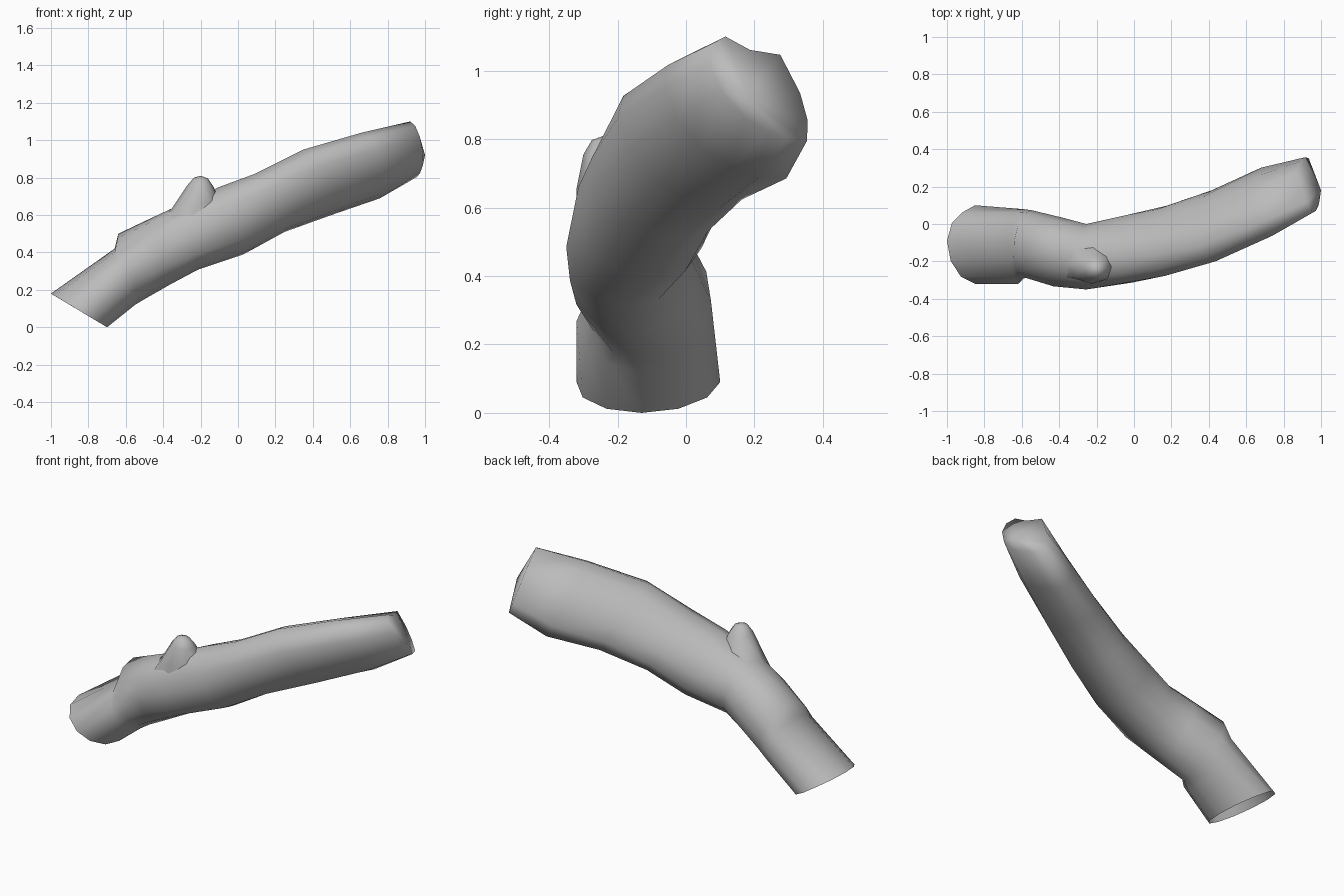
import bpy, bmesh, math
from mathutils import Vector

cube = bpy.data.objects.get("Cube")
if cube:
    bpy.data.objects.remove(cube)

bark = bpy.data.materials.new("grey_bark")
bark.use_nodes = True
GREY = (0.5, 0.5, 0.5, 1)
bark.diffuse_color = GREY
bark.node_tree.nodes["Principled BSDF"].inputs["Base Color"].default_value = GREY


def loft(name, sections, sides, tip, bumps={}):
    """Tube through oval sections: upper x,z / lower x,z / middle y / half width / yaw / lean."""
    bm = bmesh.new()
    rings = []
    for i, (tx, tz, bx, bz, y, width, yaw, lean) in enumerate(sections):
        centre = Vector(((tx + bx) / 2, y, (tz + bz) / 2))
        up = Vector(((tx - bx) / 2, -lean, (tz - bz) / 2))
        yaw = math.radians(yaw)
        side = Vector((-math.sin(yaw), math.cos(yaw), 0)) * width
        ring = []
        for k in range(sides):
            a = math.tau * k / sides
            offset = up * math.cos(a) + side * math.sin(a)
            ring.append(bm.verts.new(centre + offset * bumps.get((i, k), 1)))
        rings.append(ring)
    for lower, upper in zip(rings, rings[1:]):
        for k in range(sides):
            n = (k + 1) % sides
            bm.faces.new((lower[k], lower[n], upper[n], upper[k]))
    # Close the upper end with a fan; the lower end stays open
    point = bm.verts.new(tip)
    for k in range(sides):
        bm.faces.new((rings[-1][k], rings[-1][(k + 1) % sides], point))
    bmesh.ops.recalc_face_normals(bm, faces=bm.faces)
    mesh = bpy.data.meshes.new(name)
    bm.to_mesh(mesh)
    bm.free()
    mesh.materials.append(bark)
    mesh.shade_smooth()
    obj = bpy.data.objects.new(name, mesh)
    bpy.context.collection.objects.link(obj)


# Main limb, from the hollow lower end to the rounded upper end
limb = [
    (-1.0, .18, -.70, .00, -.11, .21, 0, -.02),
    (-.66, .42, -.55, .12, -.12, .20, -4, -.02),
    (-.64, .50, -.50, .15, -.105, .18, -8, -.02),
    (-.45, .59, -.36, .23, -.15, .185, -8, -.01),
    (-.30, .66, -.21, .31, -.175, .175, 0, .01),
    (-.10, .75, .03, .39, -.135, .18, 8, .05),
    (.09, .82, .25, .51, -.09, .175, 15, .08),
    (.35, .95, .50, .60, -.01, .165, 20, .11),
    (.66, 1.04, .76, .68, .11, .15, 24, .11),
    (.92, 1.10, .96, .77, .215, .12, 24, .10),
]
# Upright ridge beside the notch, hanging flap below, swollen front underside
swellings = {
    (9, 1): .88, (9, 2): 1.35, (9, 3): 1.08, (9, 4): .97, (9, 5): .98,
    (9, 6): .8, (9, 7): .78, (9, 8): .9,
    (8, 2): 1.08, (8, 3): 1.04, (8, 4): 1.1, (8, 5): 1.12, (8, 6): .95, (8, 7): .9,
    (7, 8): 1.06, (6, 8): 1.1, (5, 8): 1.12, (4, 8): 1.12, (3, 8): 1.04,
    (1, 7): .95, (1, 8): .95, (0, 1): .95, (0, 2): .9,
}
loft("branch", limb, 12, (1.0, .18, .92), swellings)

# Broken twig stub on the upper front
stub = [
    (-.50, .47, -.03, .55, -.18, .14, 0, 0),
    (-.35, .64, -.10, .67, -.215, .105, 0, 0),
    (-.27, .76, -.13, .75, -.235, .065, 0, 0),
    (-.235, .80, -.16, .795, -.24, .035, 0, 0),
]
loft("twig_stub", stub, 8, (-.20, -.24, .81))
